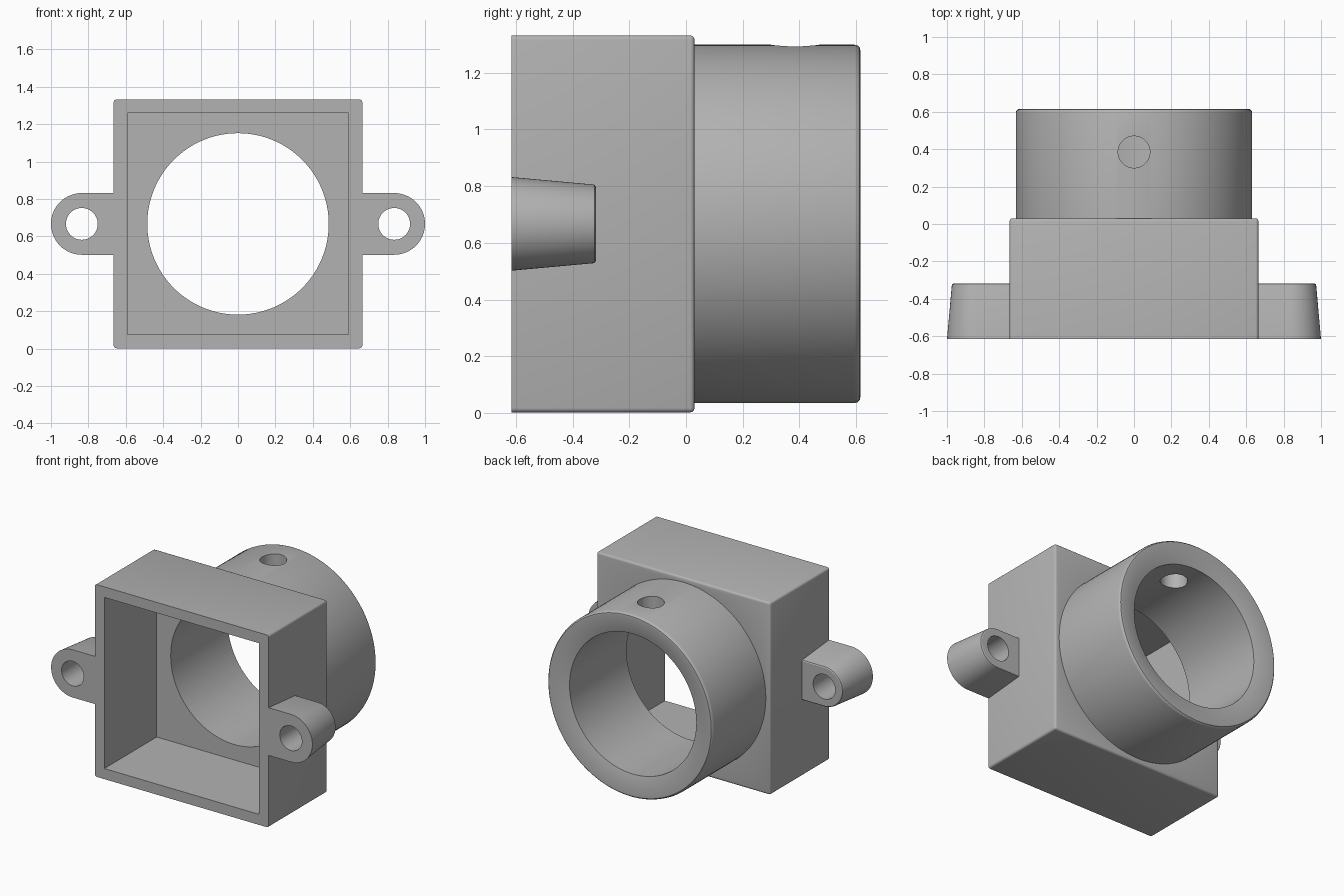
import bpy, bmesh, math
from mathutils import Matrix, Vector

cube = bpy.data.objects.get("Cube")
if cube:
    bpy.data.objects.remove(cube, do_unlink=True)

MID = 0.667      # height of the central axis
FRONT, BACK = -0.615, 0.03
HALF = 0.665     # half width of the housing
END = 0.615      # rear end of the barrel

grey = bpy.data.materials.new("plain grey")
grey.use_nodes = True
colour = (0.45, 0.45, 0.45, 1)
grey.diffuse_color = colour
grey.node_tree.nodes["Principled BSDF"].inputs["Base Color"].default_value = colour


def make(name, bm):
    bmesh.ops.recalc_face_normals(bm, faces=bm.faces)
    mesh = bpy.data.meshes.new(name)
    bm.to_mesh(mesh)
    bm.free()
    mesh.materials.append(grey)
    ob = bpy.data.objects.new(name, mesh)
    bpy.context.collection.objects.link(ob)
    return ob


def block(name, half, y0, y1, bevel=0.0):
    bm = bmesh.new()
    bmesh.ops.create_cube(bm, size=1)
    for v in bm.verts:
        v.co = Vector((v.co.x * 2 * half, y0 if v.co.y < 0 else y1, MID + v.co.z * 2 * half))
    if bevel:
        # round every edge except those of the open front
        edges = [e for e in bm.edges if any(v.co.y > y0 + 0.01 for v in e.verts)]
        bmesh.ops.bevel(bm, geom=edges, offset=bevel, segments=3, profile=0.5, affect='EDGES')
    return make(name, bm)


def rod(name, radius, start, end, segments):
    start, end = Vector(start), Vector(end)
    axis = end - start
    bm = bmesh.new()
    turn = axis.to_track_quat('Z', 'Y').to_matrix().to_4x4()
    bmesh.ops.create_cone(bm, cap_ends=True, segments=segments, radius1=radius, radius2=radius,
                          depth=axis.length, matrix=Matrix.Translation((start + end) / 2) @ turn)
    return make(name, bm)


def lathe(name, profile, segments):
    # profile of (radius, y) points turned around the central axis, capped at both ends
    bm = bmesh.new()
    rings = []
    for r, y in profile:
        angles = [2 * math.pi * i / segments for i in range(segments)]
        rings.append([bm.verts.new((r * math.cos(a), y, MID + r * math.sin(a))) for a in angles])
    for a, b in zip(rings, rings[1:]):
        for i in range(segments):
            j = (i + 1) % segments
            bm.faces.new((a[i], a[j], b[j], b[i]))
    bm.faces.new(rings[0])
    bm.faces.new(rings[-1])
    return make(name, bm)


def combine(ob, other, operation):
    mod = ob.modifiers.new("combine", 'BOOLEAN')
    mod.operation, mod.object, mod.solver = operation, other, 'EXACT'
    bpy.context.view_layer.objects.active = ob
    bpy.ops.object.modifier_apply(modifier=mod.name)
    bpy.data.objects.remove(other, do_unlink=True)


# Housing joined to a barrel with a rounded rim and a shallow conical end
housing = block("housing", HALF, FRONT, BACK, bevel=0.015)
barrel = lathe("barrel", [(0.632, 0.0), (0.632, END - 0.02), (0.629, END - 0.009), (0.622, END - 0.002),
                          (0.612, END), (0.44, END - 0.047)], 128)
combine(housing, barrel, 'UNION')

# Square pocket, round bore and the screw hole on top of the barrel
combine(housing, block("pocket", 0.592, FRONT - 0.1, -0.043), 'DIFFERENCE')
combine(housing, rod("bore", 0.485, (0, -0.2, MID), (0, 1, MID), 128), 'DIFFERENCE')
combine(housing, rod("screw_hole", 0.085, (0, 0.385, MID), (0, 0.385, 1.6), 48), 'DIFFERENCE')


# Tapered mounting lugs, each with a straight bolt hole
def lug(name, side):
    bm = bmesh.new()
    centre, root, steps = 0.835, 0.64, 32
    rings = []
    for r, y in ((0.165, FRONT), (0.139, -0.328), (0.137, -0.322), (0.131, -0.318)):
        points = [(root, -r)]
        for i in range(steps + 1):
            a = math.pi * (i / steps - 0.5)
            points.append((centre + r * math.cos(a), r * math.sin(a)))
        points.append((root, r))
        rings.append([bm.verts.new((side * x, y, MID + z)) for x, z in points])
    for a, b in zip(rings, rings[1:]):
        for i in range(len(a)):
            j = (i + 1) % len(a)
            bm.faces.new((a[i], a[j], b[j], b[i]))
    bm.faces.new(rings[0])
    bm.faces.new(rings[-1])
    ob = make(name, bm)
    x = side * centre
    combine(ob, rod("bolt_hole", 0.085, (x, FRONT - 0.1, MID), (x, 0, MID), 48), 'DIFFERENCE')
    return ob


parts = [housing, lug("left_lug", 1), lug("right_lug", -1)]

# Smooth the curved surfaces, keep the real edges sharp
bpy.ops.object.select_all(action='DESELECT')
for ob in parts:
    ob.select_set(True)
bpy.context.view_layer.objects.active = housing
bpy.ops.object.shade_smooth_by_angle(angle=math.radians(32))
